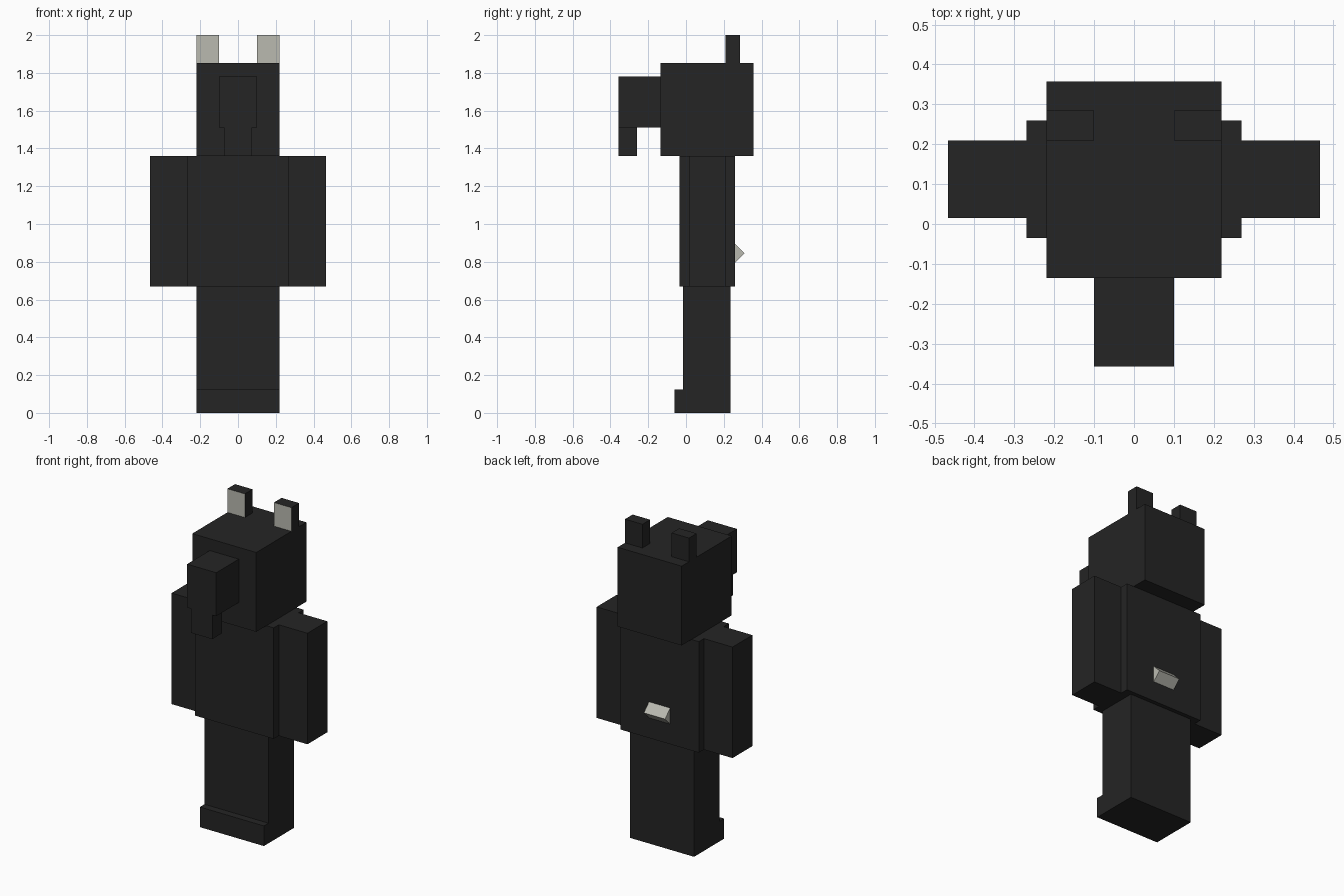
import bpy
import bmesh
from mathutils import Vector

cube = bpy.data.objects.get("Cube")
if cube:
    bpy.data.objects.remove(cube, do_unlink=True)


def make_material(name, colour):
    mat = bpy.data.materials.new(name)
    mat.use_nodes = True
    mat.diffuse_color = colour
    mat.node_tree.nodes["Principled BSDF"].inputs["Base Color"].default_value = colour
    return mat


charcoal = make_material("charcoal", (0.018, 0.018, 0.018, 1))
pale_grey = make_material("pale_grey", (0.49, 0.49, 0.435, 1))


def finish(name, bm, *materials):
    mesh = bpy.data.meshes.new(name)
    bmesh.ops.recalc_face_normals(bm, faces=bm.faces)
    bm.to_mesh(mesh)
    bm.free()
    for mat in materials:
        mesh.materials.append(mat)
    obj = bpy.data.objects.new(name, mesh)
    bpy.context.collection.objects.link(obj)
    return obj


def box(name, x, y, z, *materials):
    """Box spanning the given (low, high) ranges."""
    bm = bmesh.new()
    bmesh.ops.create_cube(bm, size=1)
    for v in bm.verts:
        v.co = Vector([r[0] if c < 0 else r[1] for c, r in zip(v.co, (x, y, z))])
    return finish(name, bm, *(materials or (charcoal,)))


def prism(name, half_width, outline, mat):
    """Side profile of (y, z) points extruded across x."""
    bm = bmesh.new()
    face = bm.faces.new([bm.verts.new((-half_width, y, z)) for y, z in outline])
    side = bmesh.ops.extrude_face_region(bm, geom=[face])
    moved = [g for g in side["geom"] if isinstance(g, bmesh.types.BMVert)]
    bmesh.ops.translate(bm, verts=moved, vec=(2 * half_width, 0, 0))
    return finish(name, bm, mat)


# Joined legs with a toe step at the front
prism("legs", 0.22, [(-0.06, 0), (0.235, 0), (0.235, 0.67), (-0.015, 0.67),
                     (-0.015, 0.125), (-0.06, 0.125)], charcoal)

# Torso, head, snout and jaw
box("torso", (-0.27, 0.27), (-0.035, 0.26), (0.67, 1.36))
box("head", (-0.22, 0.22), (-0.135, 0.357), (1.36, 1.853))
box("snout", (-0.1, 0.1), (-0.357, -0.135), (1.51, 1.78))
box("jaw", (-0.073, 0.073), (-0.357, -0.26), (1.36, 1.51))

# Arms and ears on both sides; ear fronts are pale
for side, s in (("left", 1), ("right", -1)):
    box(side + "_arm", sorted((0.27 * s, 0.467 * s)), (0.015, 0.21), (0.67, 1.36))
    ear = box(side + "_ear", sorted((0.1 * s, 0.22 * s)), (0.21, 0.285),
              (1.853, 2.0), charcoal, pale_grey)
    for poly in ear.data.polygons:
        poly.material_index = int(poly.normal.y < -0.5)

# Stubby wedge tail
prism("tail", 0.073, [(0.26, 0.795), (0.31, 0.845), (0.26, 0.895)], pale_grey)
